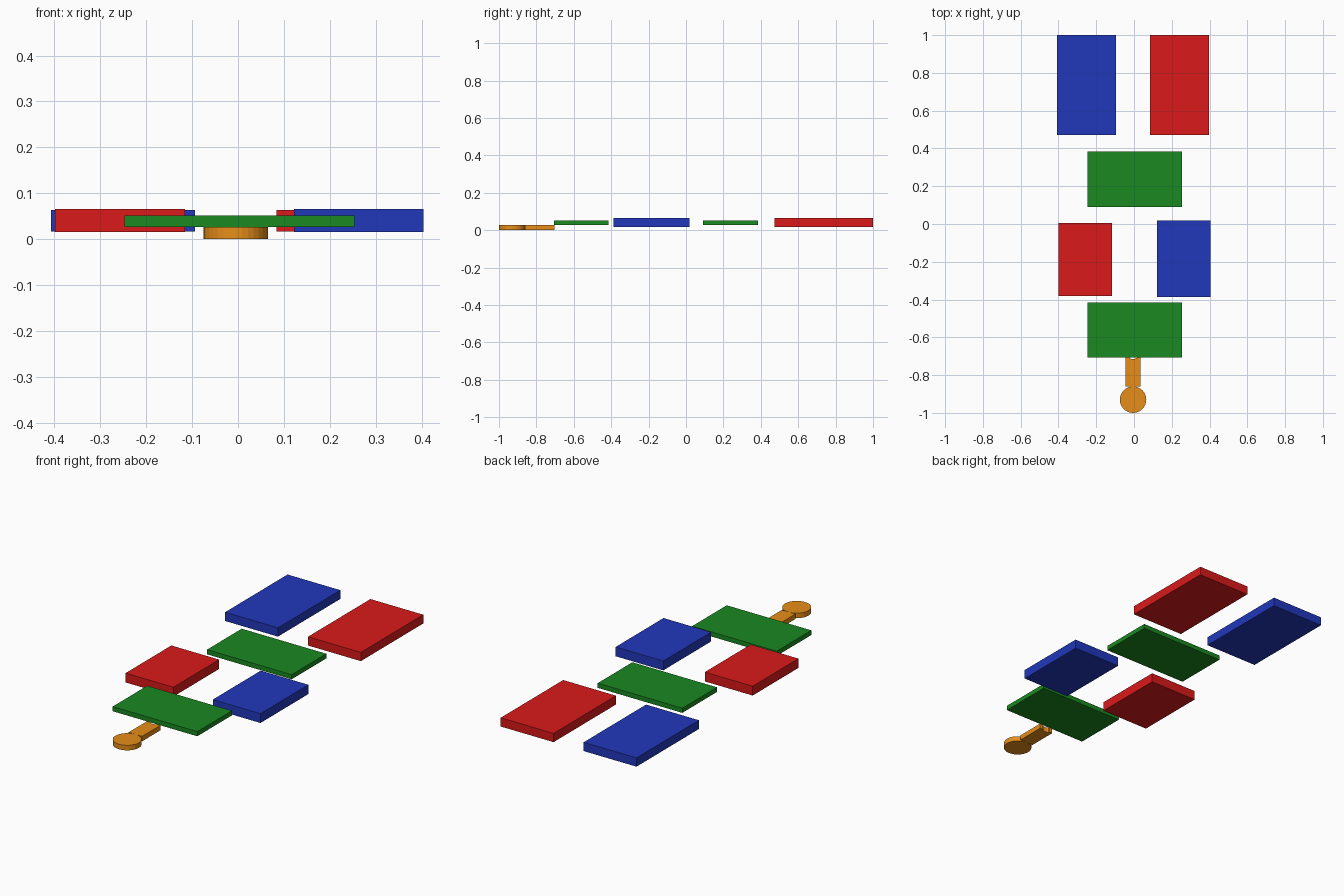
import bpy, bmesh, math

if "Cube" in bpy.data.objects:
    bpy.data.objects.remove(bpy.data.objects["Cube"])


def material(name, color):
    m = bpy.data.materials.new(name)
    m.diffuse_color = (*color, 1)
    m.use_nodes = True
    m.node_tree.nodes["Principled BSDF"].inputs["Base Color"].default_value = m.diffuse_color
    return m


RED = material("red", (0.70, 0.01, 0.01))
BLUE = material("blue", (0.015, 0.04, 0.50))
GREEN = material("green", (0.01, 0.25, 0.015))
ORANGE = material("orange", (0.80, 0.27, 0.01))


def prism(name, outline, z0, z1, mat):
    """Extrude a flat outline from z0 up to z1."""
    bm = bmesh.new()
    face = bm.faces.new([bm.verts.new((x, y, z0)) for x, y in outline])
    ext = bmesh.ops.extrude_face_region(bm, geom=[face])
    top = [v for v in ext["geom"] if isinstance(v, bmesh.types.BMVert)]
    bmesh.ops.translate(bm, verts=top, vec=(0, 0, z1 - z0))
    bmesh.ops.recalc_face_normals(bm, faces=bm.faces)
    me = bpy.data.meshes.new(name)
    bm.to_mesh(me)
    bm.free()
    me.materials.append(mat)
    ob = bpy.data.objects.new(name, me)
    bpy.context.collection.objects.link(ob)
    return ob


def slab(name, x0, x1, y0, y1, z0, z1, mat):
    return prism(name, [(x0, y0), (x1, y0), (x1, y1), (x0, y1)], z0, z1, mat)


# Wide thin cross slabs
for name, y0, y1 in (("front_cross_slab", -0.707, -0.415), ("rear_cross_slab", 0.091, 0.384)):
    slab(name, -0.247, 0.254, y0, y1, 0.027, 0.052, GREEN)

# Side slabs in diagonal colour pairs
slab("front_left_slab", -0.399, -0.116, -0.381, 0.006, 0.016, 0.066, RED)
slab("front_right_slab", 0.122, 0.404, -0.387, 0.018, 0.016, 0.066, BLUE)
slab("rear_left_slab", -0.407, -0.094, 0.472, 1.0, 0.017, 0.064, BLUE)
slab("rear_right_slab", 0.084, 0.397, 0.472, 1.0, 0.017, 0.064, RED)

# Handle: round knob and a stem with a shallow notch at its end
CX, CY, R = -0.005, -0.93, 0.07
prism("knob", [(CX + R * math.cos(i * math.tau / 32), CY + R * math.sin(i * math.tau / 32))
               for i in range(32)], 0, 0.027, ORANGE)
half = 0.04
notch = [(CX + 0.022 * math.cos(a * math.pi / 6), -0.704 - 0.011 * math.sin(a * math.pi / 6))
         for a in range(7)]
prism("stem", [(CX - half, -0.86), (CX + half, -0.86), (CX + half, -0.704)]
      + notch + [(CX - half, -0.704)], 0, 0.027, ORANGE)
